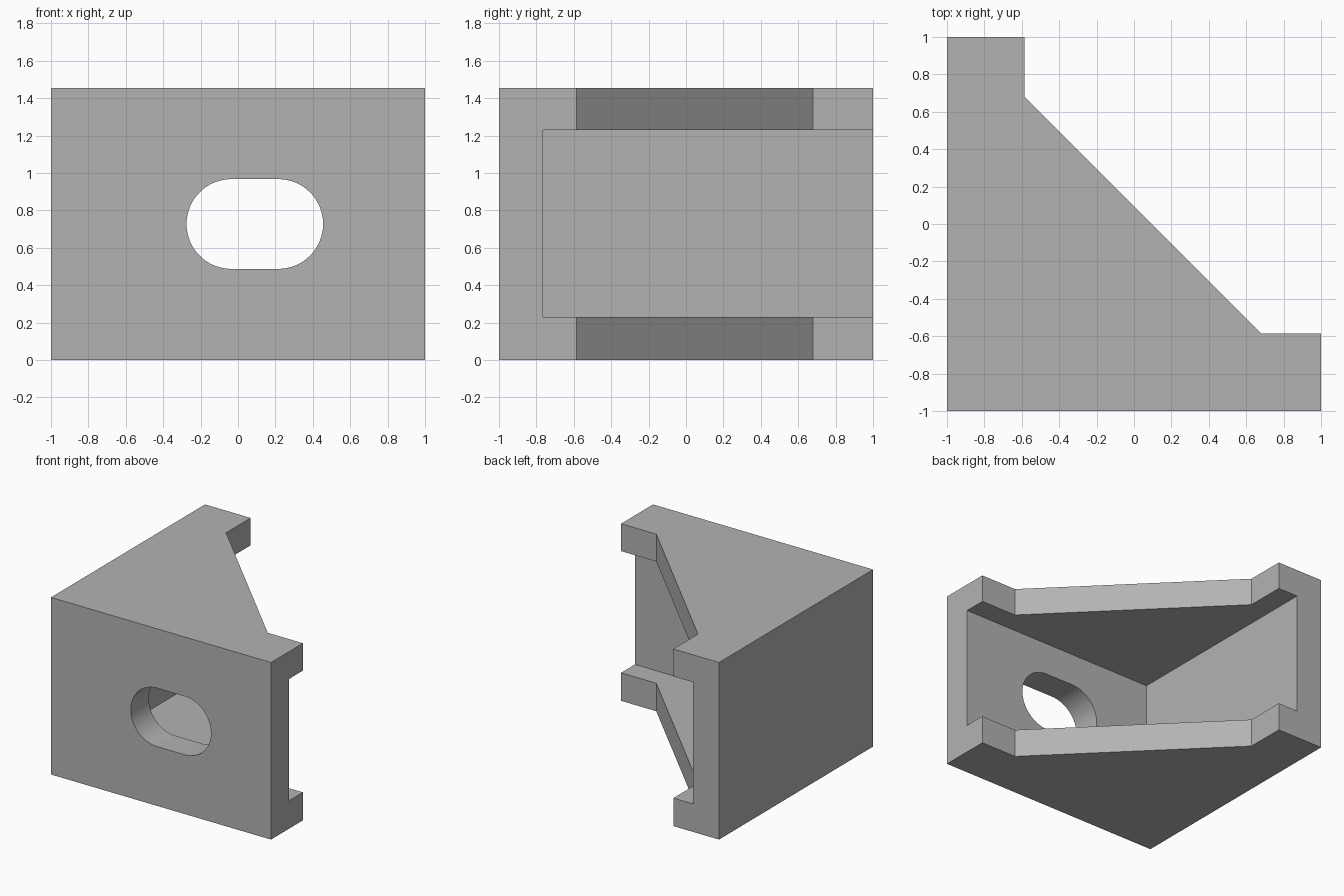
import bpy, bmesh, math
from mathutils import Matrix

cube = bpy.data.objects.get("Cube")
if cube:
    bpy.data.objects.remove(cube, do_unlink=True)

HEIGHT, FLANGE, WALL = 1.455, 0.23, 0.235
SLOT_R, SLOT_A, SLOT_B = 0.24, -0.035, 0.215

grey = bpy.data.materials.new("plain grey")
grey.use_nodes = True
grey.diffuse_color = (0.45, 0.45, 0.45, 1)
grey.node_tree.nodes["Principled BSDF"].inputs["Base Color"].default_value = (0.45, 0.45, 0.45, 1)


def prism(name, outline, low, high, matrix=Matrix()):
    """Extrude a flat outline from low to high, then place it with a matrix."""
    bm = bmesh.new()
    face = bm.faces.new([bm.verts.new((x, y, low)) for x, y in outline])
    top = bmesh.ops.extrude_face_region(bm, geom=[face])["geom"]
    bmesh.ops.translate(bm, vec=(0, 0, high - low),
                        verts=[v for v in top if isinstance(v, bmesh.types.BMVert)])
    bm.transform(matrix)
    bmesh.ops.recalc_face_normals(bm, faces=bm.faces)
    mesh = bpy.data.meshes.new(name)
    bm.to_mesh(mesh)
    bm.free()
    mesh.materials.append(grey)
    obj = bpy.data.objects.new(name, mesh)
    bpy.context.collection.objects.link(obj)
    return obj


def cut(target, cutter):
    mod = target.modifiers.new(cutter.name, "BOOLEAN")
    mod.operation, mod.solver, mod.object = "DIFFERENCE", "EXACT", cutter
    bpy.context.view_layer.objects.active = target
    bpy.ops.object.modifier_apply(modifier=mod.name)
    bpy.data.objects.remove(cutter, do_unlink=True)


# Corner body with chamfered inner edge
bracket = prism("corner_bracket", [(-1, -1), (1, -1), (1, -0.585), (0.68, -0.585),
                                   (-0.585, 0.68), (-0.585, 1), (-1, 1)], 0, HEIGHT)

# Open pocket that leaves two walls and two gusset flanges
inner = WALL - 1
cut(bracket, prism("pocket", [(inner, inner), (2, inner), (2, 2), (inner, 2)],
                   FLANGE, HEIGHT - 0.225))

# Rounded bolt slot through each wall
N = 32
slot = []
for centre, start in ((SLOT_B, -math.pi / 2), (SLOT_A, math.pi / 2)):
    for i in range(N + 1):
        a = start + math.pi * i / N
        slot.append((centre + SLOT_R * math.cos(a), HEIGHT / 2 + SLOT_R * math.sin(a)))
front_wall = Matrix.Rotation(math.pi / 2, 4, "X")
side_wall = Matrix.Rotation(math.pi / 2, 4, "Z") @ front_wall
cut(bracket, prism("front_slot", slot, 0.6, 1.2, front_wall))
cut(bracket, prism("side_slot", slot, -1.2, -0.6, side_wall))

# Smooth slot ends, crisp edges elsewhere
bpy.ops.object.select_all(action="DESELECT")
bracket.select_set(True)
bpy.context.view_layer.objects.active = bracket
bpy.ops.object.shade_smooth_by_angle(angle=math.radians(30))
